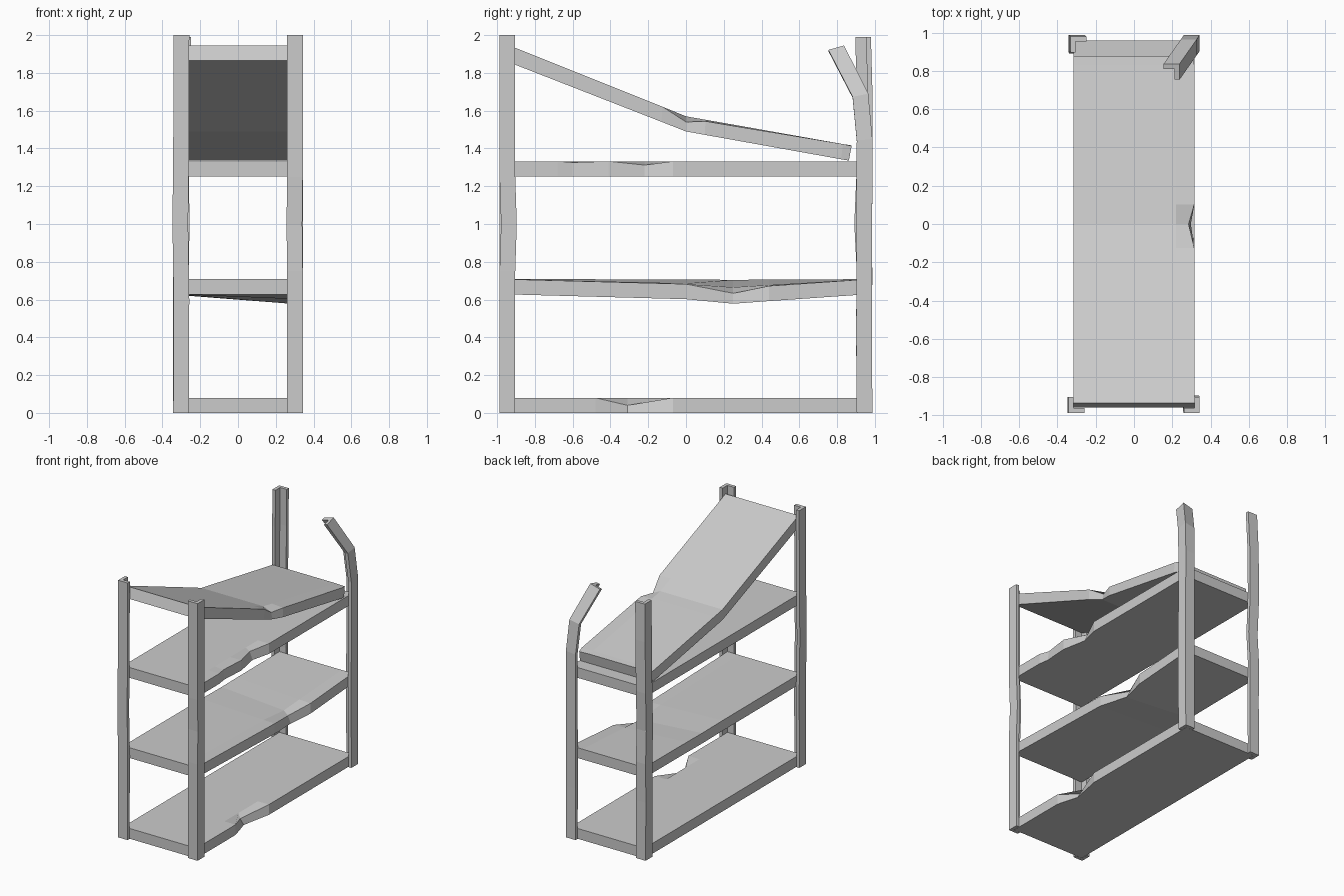
import bpy, bmesh

if "Cube" in bpy.data.objects:
    bpy.data.objects.remove(bpy.data.objects["Cube"])

W, T = 0.315, 0.08      # shelf half width and thickness


def loft(name, rings):
    """Skin a list of equal-length point rings and cap both ends."""
    bm = bmesh.new()
    vr = [[bm.verts.new(p) for p in r] for r in rings]
    n = len(rings[0])
    for a, b in zip(vr, vr[1:]):
        for i in range(n):
            j = (i + 1) % n
            bm.faces.new((a[i], a[j], b[j], b[i]))
    bm.faces.new(vr[0])
    bm.faces.new(vr[-1])
    bmesh.ops.recalc_face_normals(bm, faces=bm.faces)
    # split warped dented quads into flat facets
    bmesh.ops.triangulate(bm, faces=[f for f in bm.faces if len(f.verts) > 4])
    me = bpy.data.meshes.new(name)
    bm.to_mesh(me)
    bm.free()
    ob = bpy.data.objects.new(name, me)
    bpy.context.collection.objects.link(ob)
    return ob


def shelf(name, stations):
    """Station: y, bottom z left, bottom z right, dent inset, dent dip, lean of top edge."""
    rings = []
    for y, zl, zr, inset, dip, lean in stations:
        xi = 0.22
        zi = zl + (zr - zl) * (xi + W) / (2 * W) + T
        rings.append([(-W, y, zl), (W - inset * 0.6, y, zr),
                      (W - inset, y + lean, zr + T - dip),
                      (xi, y + lean, zi), (-W, y + lean, zl + T)])
    return loft(name, rings)


def post(name, sx, sy, path):
    """L-shaped angle post. Path: z, shift x, shift y, tilt (inner side lowered)."""
    X, Y, L, t = 0.343, 0.987, 0.083, 0.026
    prof = [(0, 0), (L, 0), (L, t), (t, t), (t, L), (0, L)]
    rings = []
    for z, dx, dy, tilt in path:
        rings.append([(sx * (X - u) + dx, sy * (Y - v) + dy, z - tilt * (u + v))
                      for u, v in prof])
    return loft(name, rings)


# bottom shelf with a dented right edge
shelf("bottom_shelf", [
    (-0.96, 0, 0, 0, 0, 0), (-0.48, 0, 0, 0, 0, 0), (-0.31, 0, 0, 0.08, 0.04, 0),
    (-0.07, 0, 0, 0, 0, 0), (0.96, 0, 0, 0, 0, 0)])

# second shelf, sagging on the right
shelf("second_shelf", [
    (-0.96, 0.628, 0.628, 0, 0, 0), (0.0, 0.627, 0.602, 0, 0, 0),
    (0.25, 0.624, 0.578, 0.06, 0.025, 0), (0.44, 0.626, 0.592, 0, 0, 0),
    (0.96, 0.628, 0.628, 0, 0, 0)])

# third shelf with small edge dents
z3 = 1.252
shelf("third_shelf", [
    (-0.96, z3, z3, 0, 0, 0), (-0.68, z3, z3, 0, 0, 0), (-0.6, z3, z3, 0.02, 0.006, 0),
    (-0.41, z3, z3, 0, 0, 0), (-0.22, z3, z3, 0.06, 0.02, 0),
    (-0.07, z3, z3, 0, 0, 0), (0.96, z3, z3, 0, 0, 0)])

# collapsed top shelf, folded in the middle
shelf("top_shelf", [
    (-0.96, 1.865, 1.865, 0, 0, 0.025), (-0.13, 1.541, 1.541, 0, 0, 0.005),
    (0.0, 1.49, 1.49, 0.03, 0.03, 0), (0.1, 1.472, 1.472, 0, 0.008, 0.003),
    (0.82, 1.343, 1.343, 0, 0, 0.012), (0.862, 1.336, 1.336, 0.01, 0.003, 0.015)])

# corner posts, slightly battered
post("front_left_post", -1, -1, [
    (0, 0, 0, 0), (0.6, 0.002, 0, 0), (1.0, -0.004, 0, 0), (1.4, 0, 0, 0), (2, 0.002, 0, 0)])
post("front_right_post", 1, -1, [
    (0, 0, 0, 0), (0.75, 0, 0, 0), (1.0, -0.003, 0.008, 0), (1.25, 0, 0, 0), (2, 0, 0, 0)])
post("back_left_post", -1, 1, [
    (0, 0, 0, 0), (0.45, 0, -0.004, 0), (0.75, 0, 0, 0), (1.0, 0.003, -0.013, 0),
    (1.3, 0, 0, 0), (1.7, 0.004, 0.0, 0), (1.99, 0.012, -0.008, 0)])

# back right post, bent inward at the top
post("back_right_post", 1, 1, [
    (0, 0, 0, 0), (0.4, 0, -0.003, 0), (1.45, 0, 0, 0.1),
    (1.69, -0.015, -0.022, 0.2), (1.945, -0.105, -0.15, 0.28)])
